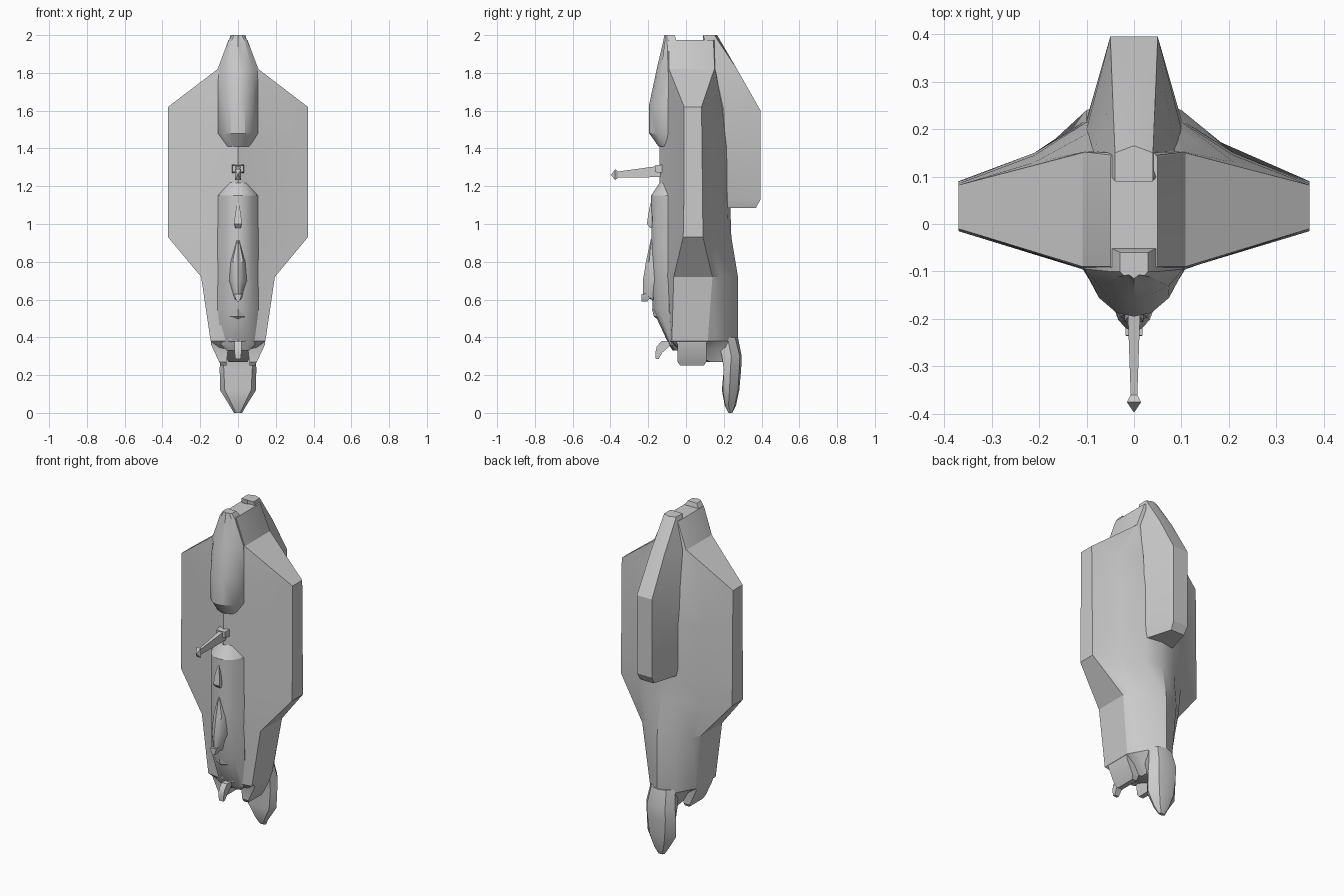
import bpy, bmesh, math


def loft(name, sections, axis='z', pair=False):
    """Skin (t, points) sections. Half sections run front to back and are
    mirrored over x; with pair=True the full ring is copied to both sides."""
    bm = bmesh.new()
    rings = []
    for t, half in sections:
        pts = list(half)
        if not pair:
            pts += [(-x, c) for x, c in reversed(half) if x > 1e-6]
        rings.append([bm.verts.new((x, c, t) if axis == 'z' else (x, t, c)) for x, c in pts])
    n = len(rings[0])
    for a, b in zip(rings, rings[1:]):
        for i in range(n):
            j = (i + 1) % n
            bm.faces.new((a[i], a[j], b[j], b[i]))
    bm.faces.new(rings[0])
    bm.faces.new(rings[-1])
    bmesh.ops.remove_doubles(bm, verts=bm.verts, dist=1e-5)
    bmesh.ops.recalc_face_normals(bm, faces=bm.faces)
    me = bpy.data.meshes.new(name)
    bm.to_mesh(me)
    bm.free()
    ob = bpy.data.objects.new(name, me)
    bpy.context.collection.objects.link(ob)
    if pair:
        ob.modifiers.new("mirror", 'MIRROR').use_clip = False
    bpy.ops.object.select_all(action='DESELECT')
    ob.select_set(True)
    bpy.context.view_layer.objects.active = ob
    bpy.ops.object.shade_smooth_by_angle(angle=math.radians(28))
    return ob


# Hull with side wings: centre front, shoulder, wing edge, blend, back, centre back
def hull(z, f, s, sf, w, w0, w1, mx, my, bx, by, b):
    return z, [(0, f), (s, sf), (w, w0), (w, w1), (mx, my), (bx, by), (0, b)]


loft("hull", [
    hull(1.975, -.10, .04, -.095, .05, -.09, .14, .047, .145, .04, .15, .15),
    hull(1.82, -.11, .10, -.093, .108, -.09, .15, .107, .152, .10, .153, .155),
    hull(1.62, -.13, .105, -.095, .37, -.01, .082, .21, .13, .10, .19, .21),
    hull(1.40, -.14, .105, -.095, .37, -.01, .085, .21, .145, .10, .215, .225),
    hull(1.08, -.14, .105, -.095, .37, -.012, .088, .21, .15, .10, .218, .235),
    hull(0.93, -.14, .105, -.095, .37, -.015, .09, .21, .15, .10, .22, .24),
    hull(0.72, -.14, .11, -.095, .195, -.065, .14, .165, .18, .10, .24, .275),
    hull(0.38, -.10, .08, -.085, .145, -.075, .115, .12, .16, .085, .22, .275),
    hull(0.34, -.06, .05, -.05, .09, -.04, .11, .085, .16, .07, .22, .27),
    hull(0.27, .11, .03, .115, .05, .13, .16, .05, .18, .05, .21, .25),
])


# Bulges on the front: keel width s, front depth f, back depth b
def bulge(z, f, s, side, b):
    return z, [(0, f), (s * .35, f + .008), (s * .7, f + (side - f) * .4), (s, side), (s, b), (0, b)]


loft("upper_dome", [
    bulge(2.0, -.115, .03, -.10, -.06),
    bulge(1.97, -.12, .05, -.10, -.05),
    bulge(1.82, -.155, .104, -.095, -.05),
    bulge(1.63, -.195, .106, -.095, -.05),
    bulge(1.48, -.195, .106, -.095, -.05),
    bulge(1.41, -.145, .07, -.095, -.05),
])
loft("belly", [
    bulge(1.22, -.138, .06, -.095, 0),
    bulge(1.15, -.185, .106, -.095, 0),
    bulge(0.87, -.183, .108, -.095, 0),
    bulge(0.55, -.178, .108, -.09, 0),
    bulge(0.36, -.09, .09, -.075, 0),
    bulge(0.33, -.07, .06, -.06, 0),
])

# Rear fin
loft("rear_fin", [
    (2.0, [(0, .09), (.04, .09), (.04, .15), (0, .165)]),
    (1.82, [(0, .09), (.085, .152), (.045, .27), (0, .27)]),
    (1.60, [(0, .10), (.10, .20), (.05, .395), (0, .395)]),
    (1.13, [(0, .10), (.10, .22), (.05, .395), (0, .395)]),
    (1.085, [(0, .10), (.09, .22), (.045, .37), (0, .37)]),
])

# Head pod at the lower end
loft("head_pod", [
    (.40, [(0, .17), (.06, .17), (.08, .22), (.05, .26), (0, .275)]),
    (.30, [(0, .19), (.08, .19), (.095, .24), (.06, .285), (0, .295)]),
    (.23, [(0, .20), (.075, .20), (.097, .235), (.06, .282), (0, .292)]),
    (.12, [(0, .19), (.07, .195), (.095, .23), (.05, .275), (0, .282)]),
    (.04, [(0, .205), (.03, .207), (.045, .225), (.03, .258), (0, .265)]),
    (0.0, [(0, .225), (.012, .225), (.022, .235), (.012, .245), (0, .245)]),
])


# Side intakes beside the head
def box(x0, x1, y0, y1):
    return [(x0, y0), (x1, y0), (x1, y1), (x0, y1)]


loft("side_intake", [
    (.40, box(.05, .145, -.06, .115)),
    (.36, box(.05, .142, -.045, .108)),
    (.27, box(.06, .10, -.045, .108)),
    (.25, box(.06, .09, -.03, .095)),
], pair=True)


# Front boom with collar and pointed tip
def bar(t, x, c0, c1):
    return t, [(0, c0), (x, c0), (x, c1), (0, c1)]


loft("boom", [
    bar(-.10, .014, 1.25, 1.31), bar(-.16, .014, 1.248, 1.305),
    bar(-.36, .007, 1.245, 1.278), bar(-.375, .015, 1.232, 1.29),
    bar(-.396, .001, 1.259, 1.261),
], axis='y')
loft("boom_collar", [bar(-.12, .033, 1.27, 1.315), bar(-.165, .028, 1.275, 1.31)], axis='y')

# Small belly details: dorsal sensor, blister, turret and hook
loft("sensor", [
    bar(1.11, .004, -.188, -.15), bar(1.05, .016, -.20, -.15),
    bar(1.00, .02, -.207, -.15), bar(.98, .015, -.19, -.15),
])
loft("blister", [
    bulge(.92, -.186, .006, -.18, -.14), bulge(.80, -.212, .04, -.17, -.14),
    bulge(.70, -.228, .047, -.165, -.14), bulge(.62, -.228, .025, -.165, -.13),
    bulge(.60, -.185, .02, -.165, -.13),
])
loft("turret", [bar(.63, .018, -.235, -.19), bar(.61, .016, -.236, -.19), bar(.59, .006, -.235, -.205)])
loft("chin_step", [bulge(.55, -.18, .03, -.15, -.12), bulge(.51, -.17, .058, -.12, -.1), bulge(.495, -.15, .058, -.12, -.1)])
loft("hook", [
    bar(.38, .018, -.13, -.07), bar(.35, .018, -.155, -.09),
    bar(.32, .018, -.162, -.125), bar(.285, .014, -.16, -.145),
])
